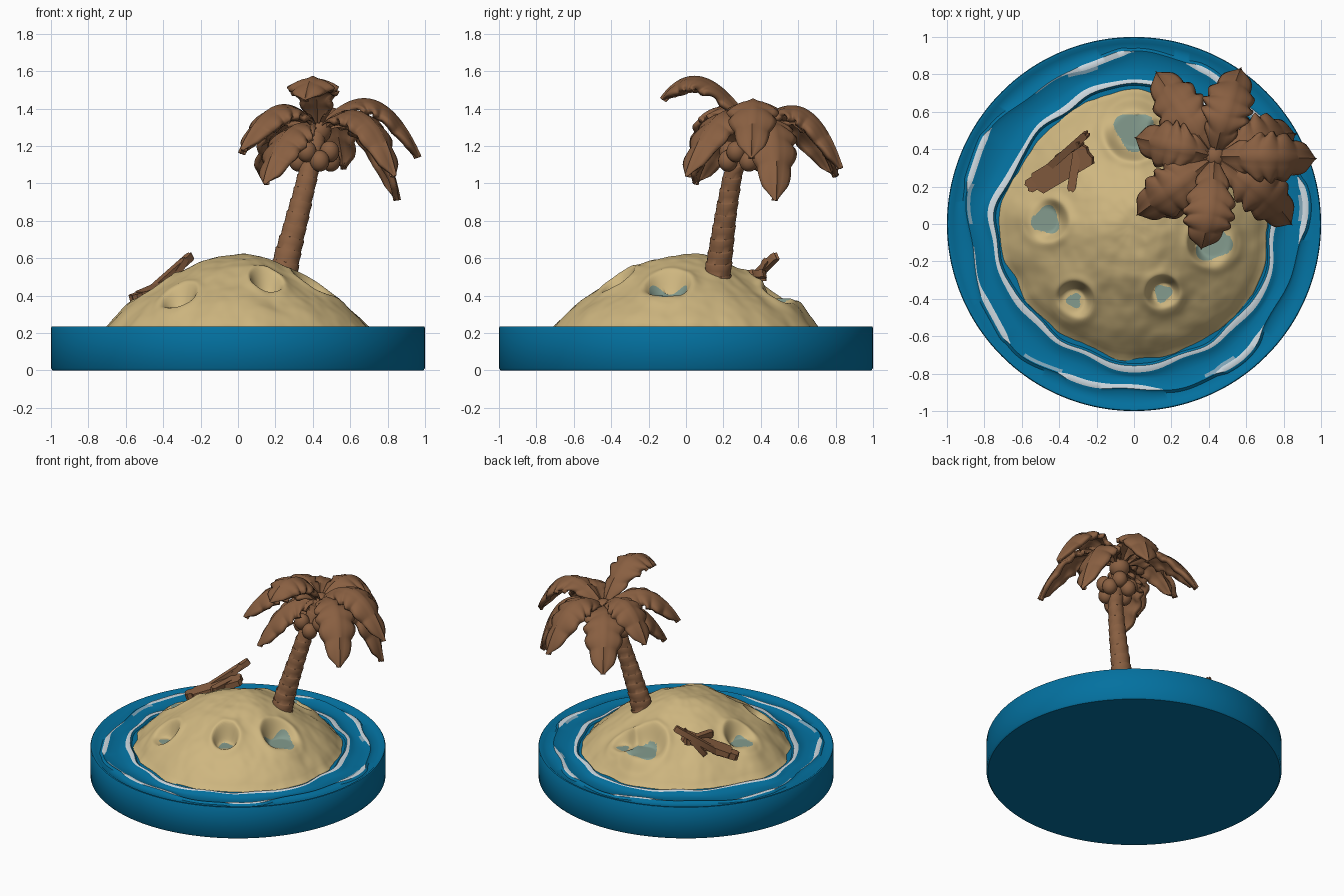
import bpy, bmesh, math
from mathutils import Vector, noise

if "Cube" in bpy.data.objects:
    bpy.data.objects.remove(bpy.data.objects["Cube"])

def mat(name, c):
    m = bpy.data.materials.new(name)
    m.diffuse_color = (*c, 1)
    m.use_nodes = True
    m.node_tree.nodes["Principled BSDF"].inputs["Base Color"].default_value = m.diffuse_color
    return m

WATER = mat("sea blue", (0.001, 0.165, 0.35))
FOAM = mat("foam white", (0.62, 0.70, 0.75))
PALE = mat("pale foam blue", (0.22, 0.38, 0.48))
SAND = mat("sand", (0.62, 0.47, 0.215))
POOL = mat("pool teal", (0.23, 0.33, 0.27))
WOOD = mat("palm brown", (0.25, 0.115, 0.053))

def finish(name, bm, mats, angle=40):
    bmesh.ops.recalc_face_normals(bm, faces=bm.faces)
    me = bpy.data.meshes.new(name)
    bm.to_mesh(me)
    bm.free()
    ob = bpy.data.objects.new(name, me)
    bpy.context.collection.objects.link(ob)
    for m in mats:
        me.materials.append(m)
    bpy.ops.object.select_all(action='DESELECT')
    bpy.context.view_layer.objects.active = ob
    ob.select_set(True)
    bpy.ops.object.shade_smooth_by_angle(angle=math.radians(angle))
    return ob

def bridge(bm, rings, closed=True, rule=None):
    """Quads between consecutive rows of vertices."""
    for j in range(len(rings) - 1):
        a, b = rings[j], rings[j + 1]
        n = len(a)
        for i in range(n if closed else n - 1):
            k = (i + 1) % n
            f = bm.faces.new((a[i], a[k], b[k], b[i]))
            if rule:
                f.material_index = rule(j, i, f)

def table(xs, ys, x):
    for i in range(len(xs) - 1):
        if x <= xs[i + 1]:
            t = (x - xs[i]) / (xs[i + 1] - xs[i])
            return ys[i] + (ys[i + 1] - ys[i]) * t
    return ys[-1]

def smooth(t):
    t = max(0, min(1, t))
    return t * t * (3 - 2 * t)

# shoreline radius every 30 degrees
SHORE = [.70, .70, .70, .72, .68, .665, .715, .70, .69, .725, .71, .725]

def shore(a):
    u = (a / math.tau * 12) % 12
    i = int(u)
    return SHORE[i] + (SHORE[(i + 1) % 12] - SHORE[i]) * smooth(u - i) + .004 * math.sin(17 * a)

# sand mound with dented pools: x, y, dent radius, water radius, depth
POOLS = [(-.47, .02, .125, .072, .045), (-.32, -.41, .11, .038, .05), (.155, -.37, .10, .045, .06),
         (.42, -.10, .14, .095, .055), (.0, .50, .17, .10, .04), (.17, .50, .10, .04, .03)]
FR = [0, .12, .28, .42, .57, .70, .80, .90, .97, 1.02]
FZ = [.62, .613, .583, .535, .47, .41, .36, .30, .25, .20]

def base_height(x, y):
    f = math.hypot(x, y) / shore(math.atan2(y, x))
    return sum(table(FR, FZ, max(0, min(1.02, f + d))) for d in (-.05, -.025, 0, .025, .05)) / 5

def height(x, y):
    h = base_height(x, y)
    h += .018 * noise.noise((x * 5, y * 5, 3)) + .004 * noise.noise((x * 16, y * 16, 0))
    for px, py, a, b, dep in POOLS:
        d = math.hypot(x - px, y - py)
        k = smooth((a - d) / (a * .5))
        h = h * (1 - k) + (base_height(px, py) - dep) * k
        h += .012 * math.exp(-((d - a) / .03) ** 2)
    return h

def pool_edge(p, x, y):
    """Distance from the pool centre and the pool radius in that direction."""
    phi = math.atan2(y - p[1], x - p[0])
    return math.hypot(x - p[0], y - p[1]), p[3] * (1 + .16 * math.sin(3 * phi + 5 * p[0]))

def pool_rule(j, i, f):
    c = f.calc_center_median()
    return int(any(d < e for d, e in (pool_edge(p, c.x, c.y) for p in POOLS)))

def snap(x, y):
    """Pull vertices near a pool outline onto it so the edge is clean."""
    for p in POOLS:
        d, e = pool_edge(p, x, y)
        if abs(d - e) < .005:
            return p[0] + (x - p[0]) * e / d, p[1] + (y - p[1]) * e / d
    return x, y

bm = bmesh.new()
rings = []
N, M = 300, 110
for j in range(1, M + 1):
    row = []
    for i in range(N):
        a = math.tau * i / N
        r = shore(a) * 1.03 * j / M
        x, y = snap(r * math.cos(a), r * math.sin(a))
        row.append(bm.verts.new((x, y, height(x, y) if j < M else .17)))
    rings.append(row)
bridge(bm, rings, True, pool_rule)
bm.faces.new(rings[0])
finish("sand_island", bm, [SAND, POOL], 60)

# sea disc: rows follow the wavy foam lines
def ring1(a):
    return shore(a) + .047 + .008 * math.sin(11 * a)

def ring2(a):
    return .895 + .022 * math.sin(5 * a + .6) + .008 * math.sin(13 * a)

def streak(a):
    return math.sin(7 * a + 1.2) + .6 * math.sin(12 * a) + .25

W1 = lambda a: .014 + .004 * math.sin(7 * a)
W2 = lambda a: .003 + .013 * smooth(streak(a))
ROWS = [(lambda a: shore(a) - .06, .222), (lambda a: ring1(a) - W1(a) - .012, .220),
        (lambda a: ring1(a) - W1(a), .232), (lambda a: ring1(a) + W1(a), .232),
        (lambda a: ring1(a) + W1(a) + .015, .218), (lambda a: (ring1(a) + ring2(a)) / 2, .215),
        (lambda a: ring2(a) - W2(a) - .018, .219), (lambda a: ring2(a) - W2(a), .228),
        (lambda a: ring2(a) + W2(a), .230), (lambda a: ring2(a) + W2(a) + .015, .217),
        (lambda a: .965, .220), (lambda a: .985, .235), (lambda a: .996, .234), (lambda a: 1, .228),
        (lambda a: 1, .012), (lambda a: .99, 0)]

def foam_rule(j, i, f):
    a = math.tau * (i + .5) / 360
    if j == 2:
        return 1
    if j == 7:
        return 1 if streak(a) > .12 else (2 if streak(a) > 0 else 0)
    return 2 if j == 6 and math.sin(6 * a + 2) + math.sin(11 * a) > 1 else 0

bm = bmesh.new()
rings = []
for fn, z in ROWS:
    rings.append([bm.verts.new((fn(a) * math.cos(a), fn(a) * math.sin(a), z))
                  for a in (math.tau * i / 360 for i in range(360))])
bridge(bm, rings, True, foam_rule)
bm.faces.new(rings[-1])
bm.faces.new(rings[0])
finish("sea_disc", bm, [WATER, FOAM, PALE], 45)

# palm trunk: stacked flared segments along a leaning path
PZ = [.45, .60, .85, 1.05, 1.30]
PX = [.235, .26, .325, .375, .43]
PY = [.16, .18, .215, .25, .35]
bm = bmesh.new()
rings = []
SEG = 13
for s in range(SEG):
    for u, flare in ((0, .97), (.45, 1.0), (.9, 1.05), (.97, 1.02)):
        z = .45 + .85 * (s + u) / SEG
        t = (z - .45) / .85
        r = (.047 + .028 * (1 - t) ** 1.6) * flare
        rings.append([bm.verts.new((table(PZ, PX, z) + r * math.cos(a), table(PZ, PY, z) + r * math.sin(a),
                                    z - .25 * r * math.cos(a) + .003 * math.sin(3 * a + 2 * s)))
                      for a in (math.tau * i / 24 for i in range(24))])
bridge(bm, rings)
bm.faces.new(rings[0])
bm.faces.new(rings[-1])
finish("palm_trunk", bm, [WOOD], 40)

# palm leaves: (control point, tip)
CROWN = Vector((.43, .36, 1.29))
LEAVES = [((.24, .62, 1.50), (.12, .81, 1.04)), ((.50, .66, 1.60), (.57, .83, 1.08)),
          ((.74, .36, 1.66), (.97, .35, 1.14)), ((.74, .50, 1.50), (.86, .48, .91)),
          ((.72, .18, 1.56), (.84, .00, 1.04)), ((.42, .08, 1.74), (.36, -.13, 1.45)),
          ((.20, .18, 1.58), (.02, .05, 1.18)), ((.20, .42, 1.58), (.01, .46, 1.16)),
          ((.24, .20, 1.40), (.14, .04, 1.00))]

def leaf(name, ctrl, tip):
    c, e = Vector(ctrl), Vector(tip)
    bm = bmesh.new()
    rows = []
    n, lobes = 66, 5
    for i in range(n + 1):
        s = i / n
        p = CROWN * (1 - s) ** 2 + c * 2 * s * (1 - s) + e * s * s
        tan = ((c - CROWN) * (1 - s) + (e - c) * s).normalized()
        side = Vector(((e - CROWN).y, -(e - CROWN).x, 0)).normalized()
        up = side.cross(tan)
        ph = (s * lobes) % 1
        env = table([0, .12, .35, .6, .8, .93, 1], [.04, .085, .135, .14, .115, .07, .012], s)
        lobe = .74 + .28 * math.sin(math.pi * (.06 + .88 * ph ** 1.3)) ** .7
        row = []
        for k in range(-5, 6):
            t = k / 5
            w = env * (1 + (lobe - 1) * t * t)
            puff = .014 * math.sin(math.pi * ph) * abs(t) * min(1, s * 4)
            row.append(bm.verts.new(p + side * w * t + tan * .05 * t * t * (1 - s)
                                    + up * (puff - .45 * env * t * t + .012 * (k == 0))))
        rows.append(row)
    bridge(bm, rows, False)
    ob = finish(name, bm, [WOOD], 60)
    if sum(p.normal.z for p in ob.data.polygons) < 0:
        ob.data.flip_normals()
    mod = ob.modifiers.new("thickness", 'SOLIDIFY')
    mod.thickness = .03
    mod.offset = -1

for i, (c, e) in enumerate(LEAVES):
    leaf(f"palm_leaf_{i + 1}", c, e)

# coconut cluster and crown bud
def ball(name, loc, r, sz=1):
    bm = bmesh.new()
    bmesh.ops.create_uvsphere(bm, u_segments=20, v_segments=14, radius=r)
    for v in bm.verts:
        v.co = Vector((v.co.x, v.co.y, v.co.z * sz)) + Vector(loc)
    finish(name, bm, [WOOD], 60)

ball("crown_bud", (.43, .36, 1.28), .07)
for i in range(8):
    a = math.tau * i / 8 + .3
    ball(f"coconut_{i + 1}", (.41 + .09 * math.cos(a), .31 + .09 * math.sin(a), 1.12 + .05 * (i % 2)), .052, 1.1)

# driftwood wreck: planks with splintered ends
def plank(name, a, b, w, h):
    a, b = Vector(a), Vector(b)
    d = (b - a).normalized()
    side = d.cross(Vector((0, 0, 1))).normalized()
    up = side.cross(d)
    bm = bmesh.new()
    cols = []
    for k in range(5):
        t = k / 4 - .5
        j = .018 * (k % 2) + .010 * (k == 2)
        cols.append([bm.verts.new(p + side * w * t + up * h * q) for p, q in
                     ((a - d * j, -.5), (b + d * j, -.5), (b + d * j, .5), (a - d * j, .5))])
    bridge(bm, cols)
    bm.faces.new(cols[0])
    bm.faces.new(cols[-1])
    finish(name, bm, [WOOD], 30)

plank("wreck_board", (-.51, .22, .405), (-.25, .375, .515), .125, .04)
plank("wreck_long_plank", (-.47, .29, .42), (-.26, .475, .605), .04, .04)
plank("wreck_cross_post", (-.30, .41, .50), (-.335, .19, .485), .045, .045)
plank("wreck_short_plank", (-.555, .205, .385), (-.43, .28, .43), .075, .045)
plank("wreck_splinter", (-.40, .36, .42), (-.29, .43, .58), .035, .035)
